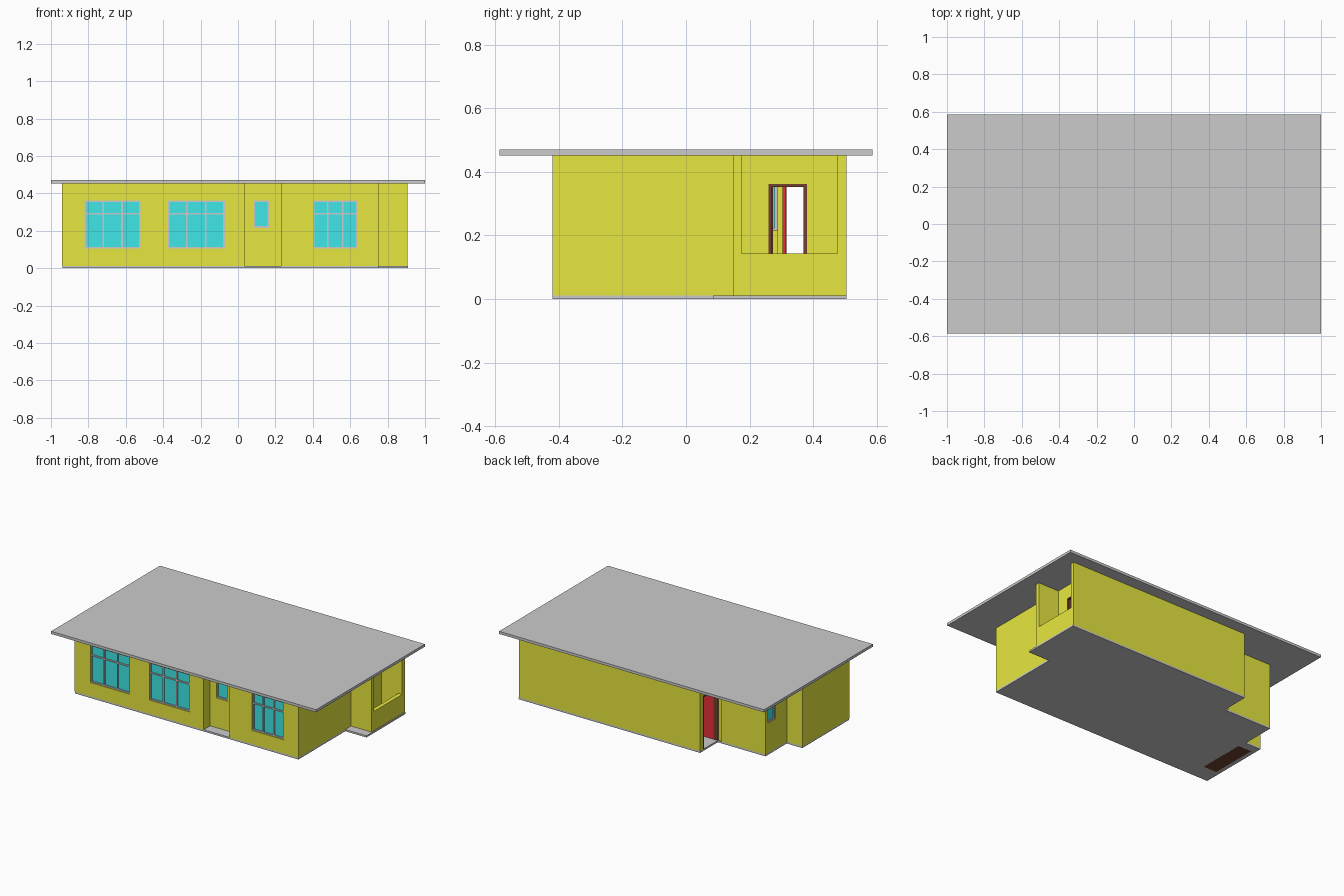
import bpy, bmesh

if "Cube" in bpy.data.objects:
    bpy.data.objects.remove(bpy.data.objects["Cube"])

FLOOR, TOP, T = 0.012, 0.452, 0.028


def material(name, r, g, b):
    m = bpy.data.materials.new(name)
    m.diffuse_color = (r, g, b, 1)
    m.use_nodes = True
    m.node_tree.nodes["Principled BSDF"].inputs["Base Color"].default_value = m.diffuse_color
    return m


YELLOW = material("yellow_paint", 0.8, 0.8, 0.05)
CYAN = material("window_glass", 0.05, 0.8, 0.8)
RED = material("red_door_paint", 0.8, 0.03, 0.04)
BROWN = material("brown_wood", 0.16, 0.05, 0.03)


def finish(name, bm, mat=None):
    me = bpy.data.meshes.new(name)
    bm.to_mesh(me)
    bm.free()
    ob = bpy.data.objects.new(name, me)
    bpy.context.collection.objects.link(ob)
    if mat:
        me.materials.append(mat)
    return ob


def boxes(name, spans, mat=None):
    """One object made of boxes, each (x0, x1, y0, y1, z0, z1)."""
    bm = bmesh.new()
    for x0, x1, y0, y1, z0, z1 in spans:
        for v in bmesh.ops.create_cube(bm, size=1)["verts"]:
            v.co = ((x0 + x1) / 2 + v.co.x * (x1 - x0),
                    (y0 + y1) / 2 + v.co.y * (y1 - y0),
                    (z0 + z1) / 2 + v.co.z * (z1 - z0))
    return finish(name, bm, mat)


def wall_strip(name, points, closed, cutter):
    """Walls following a plan outline, thickened inwards and cut by openings."""
    bm = bmesh.new()
    low = [bm.verts.new((x, y, FLOOR)) for x, y in points]
    high = [bm.verts.new((x, y, TOP)) for x, y in points]
    n = len(points)
    for i in range(n if closed else n - 1):
        j = (i + 1) % n
        bm.faces.new((low[i], low[j], high[j], high[i]))
    ob = finish(name, bm, YELLOW)
    s = ob.modifiers.new("thickness", 'SOLIDIFY')
    s.thickness, s.offset, s.use_even_offset = T, -1, True
    b = ob.modifiers.new("openings", 'BOOLEAN')
    b.operation, b.solver, b.object = 'DIFFERENCE', 'EXACT', cutter
    return ob


def oriented(axis, u0, u1, d0, d1, z0, z1):
    """Span running along the named axis, with d as the depth direction."""
    return (u0, u1, d0, d1, z0, z1) if axis == 'x' else (d0, d1, u0, u1, z0, z1)


def window(name, axis, u0, u1, z0, z1, d, columns=1, transom=None):
    f, a, b = 0.009, d - 0.009, d + 0.009
    bars = [(u0, u0 + f, z0, z1), (u1 - f, u1, z0, z1),
            (u0 + f, u1 - f, z0, z0 + f), (u0 + f, u1 - f, z1 - f, z1)]
    for i in range(1, columns):
        m = u0 + (u1 - u0) * i / columns
        bars.append((m - f / 2, m + f / 2, z0 + f, z1 - f))
    if transom:
        bars.append((u0 + f, u1 - f, transom - f / 2, transom + f / 2))
    boxes(name + "_frame", [oriented(axis, p, q, a, b, r, s) for p, q, r, s in bars])
    boxes(name + "_glass", [oriented(axis, u0 + f / 2, u1 - f / 2, d - 0.002, d + 0.002,
                                     z0 + f / 2, z1 - f / 2)], CYAN)


def door_frame(name, y0, y1, x0, x1, z1, f=0.01):
    boxes(name, [(x0, x1, y0, y0 + f, FLOOR, z1), (x0, x1, y1 - f, y1, FLOOR, z1),
                 (x0, x1, y0 + f, y1 - f, z1 - f, z1)], BROWN)


# windows: name, axis, span, heights, centre depth, columns, transom
WINDOWS = [
    ("left_window", 'x', -0.82, -0.52, 0.105, 0.362, -0.406, 3, 0.29),
    ("middle_window", 'x', -0.375, -0.07, 0.105, 0.362, -0.406, 3, 0.29),
    ("right_window", 'x', 0.40, 0.64, 0.105, 0.362, -0.406, 3, 0.29),
    ("recess_window", 'x', 0.082, 0.168, 0.215, 0.362, -0.336, 1, None),
    ("side_window", 'y', 0.205, 0.287, 0.215, 0.362, -0.806, 1, None),
]
openings = [oriented(ax, u0, u1, d - 0.03, d + 0.03, z0, z1)
            for _, ax, u0, u1, z0, z1, d, _, _ in WINDOWS]
openings += [(0.69, 0.78, 0.26, 0.38, 0.0, 0.362),       # porch doorway
             (-0.49, -0.40, 0.308, 0.475, 0.0, 0.375)]   # rear doorway
house_cutter = boxes("house_cutter", openings)
porch_cutter = boxes("porch_cutter", [(0.85, 0.93, 0.175, 0.477, 0.143, 0.5)])
for c in (house_cutter, porch_cutter):
    c.hide_render = True
    c.display_type = 'WIRE'

# walls of the house and the porch
wall_strip("house_walls", [(-0.94, -0.42), (0.035, -0.42), (0.035, -0.35), (0.23, -0.35),
                           (0.23, -0.42), (0.75, -0.42), (0.75, 0.505), (-0.46, 0.505),
                           (-0.46, 0.315), (-0.82, 0.315), (-0.82, 0.085), (-0.94, 0.085)],
           True, house_cutter)
wall_strip("porch_walls", [(0.75, 0.147), (0.905, 0.147), (0.905, 0.505), (0.75, 0.505)],
           False, porch_cutter)

for w in WINDOWS:
    name, ax, u0, u1, z0, z1, d, cols, tr = w
    window(name, ax, u0, u1, z0, z1, d, cols, tr)

# doors, both standing open into the house
door_frame("porch_door_frame", 0.26, 0.38, 0.72, 0.752, 0.362)
boxes("porch_door", [(0.615, 0.72, 0.262, 0.274, FLOOR, 0.352)], BROWN)
door_frame("rear_door_frame", 0.306, 0.475, -0.462, -0.43, 0.375)
boxes("rear_door", [(-0.43, -0.28, 0.303, 0.315, FLOOR, 0.365)], RED)

# wardrobe standing through the floor at the left end
boxes("wardrobe", [(-0.908, -0.81, -0.30, 0.03, -0.0005, 0.33)], BROWN)

# floor slab
bm = bmesh.new()
plan = [(-0.937, -0.42), (0.75, -0.42), (0.75, 0.085), (0.91, 0.085), (0.91, 0.505),
        (-0.46, 0.505), (-0.46, 0.315), (-0.82, 0.315), (-0.82, 0.085), (-0.937, 0.085)]
face = bm.faces.new([bm.verts.new((x, y, 0)) for x, y in plan])
top = bmesh.ops.extrude_face_region(bm, geom=[face])
bmesh.ops.translate(bm, vec=(0, 0, FLOOR),
                    verts=[g for g in top["geom"] if isinstance(g, bmesh.types.BMVert)])
bmesh.ops.recalc_face_normals(bm, faces=bm.faces)
finish("floor_slab", bm)

# flat roof
boxes("roof", [(-1, 1, -0.586, 0.586, TOP, 0.47)])
